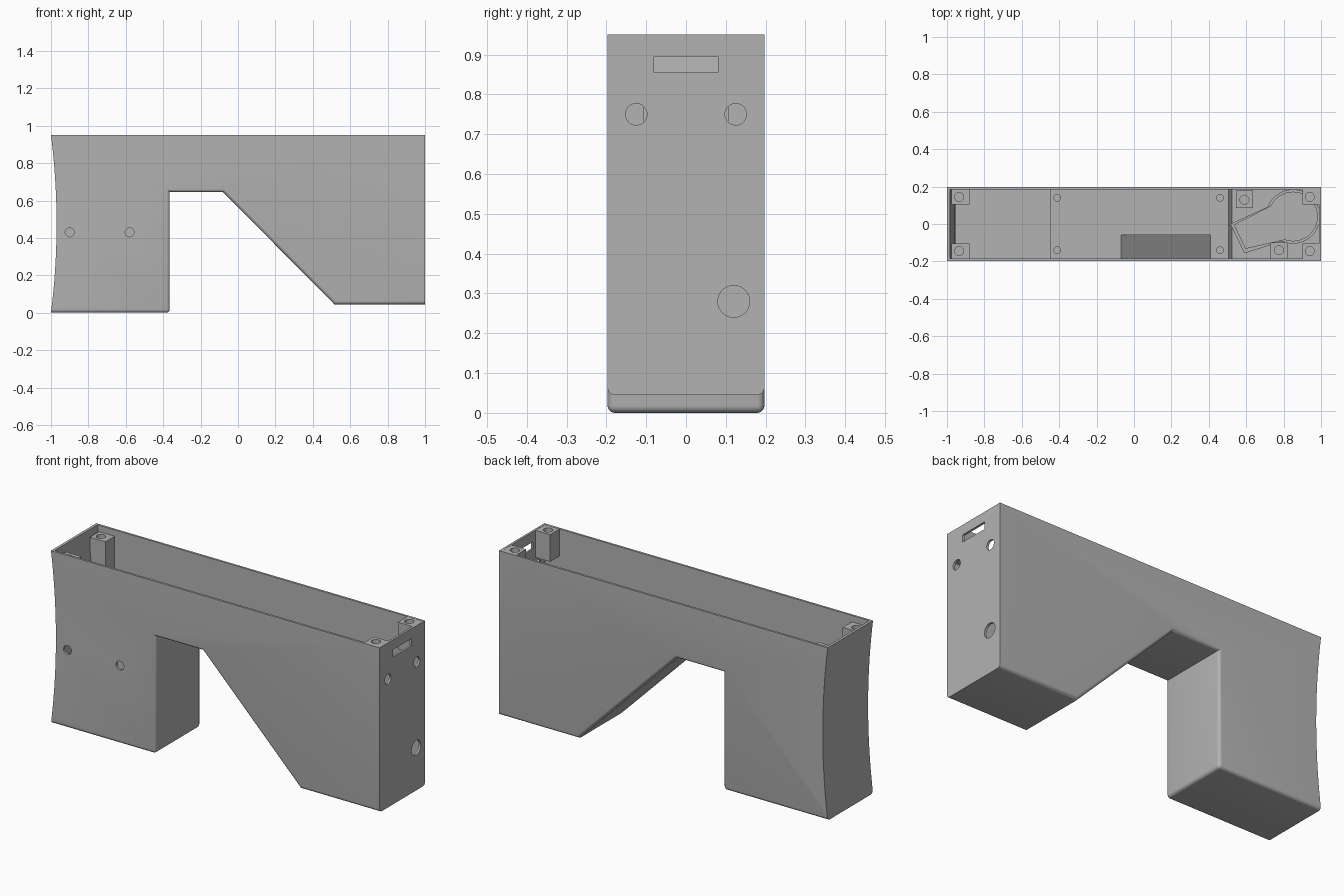
import bpy, bmesh
from math import cos, sin, radians
from mathutils import Matrix

if "Cube" in bpy.data.objects:
    bpy.data.objects.remove(bpy.data.objects["Cube"])

grey = bpy.data.materials.new("plain grey")
grey.use_nodes = True
grey.diffuse_color = (0.45, 0.45, 0.45, 1)
grey.node_tree.nodes["Principled BSDF"].inputs["Base Color"].default_value = grey.diffuse_color

HALF = 0.197      # half width of the case
TOP = 0.95
WALL = 0.012


def finish(name, bm):
    bmesh.ops.recalc_face_normals(bm, faces=bm.faces)
    mesh = bpy.data.meshes.new(name)
    bm.to_mesh(mesh)
    bm.free()
    obj = bpy.data.objects.new(name, mesh)
    bpy.context.collection.objects.link(obj)
    mesh.materials.append(grey)
    return obj


def prism(points, axis, lo, hi):
    """Extrude a 2D outline along y (points are x, z) or z (points are x, y)."""
    bm = bmesh.new()
    place = (lambda p, d: (p[0], d, p[1])) if axis == "y" else (lambda p, d: (p[0], p[1], d))
    face = bm.faces.new([bm.verts.new(place(p, lo)) for p in points])
    shift = (0, hi - lo, 0) if axis == "y" else (0, 0, hi - lo)
    new = bmesh.ops.extrude_face_region(bm, geom=[face])["geom"]
    bmesh.ops.translate(bm, vec=shift, verts=[v for v in new if isinstance(v, bmesh.types.BMVert)])
    return bm


def box(name, x, y, z):
    outline = [(x[0], y[0]), (x[1], y[0]), (x[1], y[1]), (x[0], y[1])]
    return finish(name, prism(outline, "z", *z))


def rod(name, center, radius, depth, axis):
    bm = bmesh.new()
    bmesh.ops.create_cone(bm, cap_ends=True, segments=32, radius1=radius, radius2=radius, depth=depth)
    turn = {"x": Matrix.Rotation(radians(90), 4, "Y"),
            "y": Matrix.Rotation(radians(90), 4, "X"), "z": Matrix()}[axis]
    bmesh.ops.transform(bm, matrix=Matrix.Translation(center) @ turn, verts=bm.verts)
    return finish(name, bm)


def cut(obj, cutters):
    """Subtract every cutter, bake the result and delete the cutters."""
    for c in cutters:
        c.hide_render = True
        mod = obj.modifiers.new("cut", "BOOLEAN")
        mod.operation, mod.solver, mod.object = "DIFFERENCE", "EXACT", c
    baked = bpy.data.meshes.new_from_object(obj.evaluated_get(bpy.context.evaluated_depsgraph_get()))
    obj.modifiers.clear()
    obj.data = baked
    for c in cutters:
        bpy.data.objects.remove(c)


def smooth(obj):
    bpy.ops.object.select_all(action="DESELECT")
    obj.select_set(True)
    bpy.context.view_layer.objects.active = obj
    bpy.ops.object.shade_smooth_by_angle(angle=radians(30))


def curved_end(z_from, z_to, offset, steps=24):
    """Concave end wall, deepest at mid height."""
    zs = [z_from + (z_to - z_from) * i / steps for i in range(steps + 1)]
    return [(-0.97 + offset - 0.03 * (2 * z / TOP - 1) ** 2, z) for z in zs]


# Case body with rounded underside
underside = [(-0.365, 0), (-0.365, 0.645), (-0.08, 0.645), (0.515, 0.045), (1, 0.045)]
bm = prism(curved_end(TOP, 0, 0) + underside + [(1, TOP)], "y", -HALF, HALF)


def rounded(edge):
    a, b = (v.co for v in edge.verts)
    mid = (a + b) / 2
    if abs(a.y - b.y) > 0.1:
        return abs(mid.x + 0.365) < 0.01 and mid.z < 0.01
    low = max(a.z, b.z) < 0.7 and mid.x < 0.99
    return low and (mid.x > -0.9 or mid.z < 0.001)


bmesh.ops.recalc_face_normals(bm, faces=bm.faces)
bmesh.ops.bevel(bm, geom=[e for e in bm.edges if rounded(e)], offset=0.018,
                segments=5, profile=0.5, affect="EDGES")
body = finish("case_body", bm)

# Open interior: grip cavity, shelf and deep front compartment
inside = curved_end(1.0, 0.02, 0.015) + [
    (-0.45, 0.02), (-0.45, 0.67), (0.505, 0.67), (0.505, 0.09),
    (0.525, 0.065), (1 - WALL, 0.065), (1 - WALL, 1.0)]
cutters = [finish("cavity", prism(inside, "y", WALL - HALF, HALF - WALL))]

# Sloped pocket in the shelf
pocket = [(-0.08, 0.68), (0.41, 0.19), (0.41, 0.7), (-0.08, 0.7)]
cutters.append(finish("pocket", prism(pocket, "y", WALL - HALF, -0.06)))

# End slot, end holes, side holes and shelf screw holes
cutters.append(box("slot", (0.95, 1.05), (-0.08, 0.08), (0.855, 0.895)))
cutters.append(rod("cable_hole", (1, 0.12, 0.28), 0.04, 0.1, "x"))
for side in (-1, 1):
    cutters.append(rod("end_hole", (1, 0.125 * side, 0.75), 0.027, 0.1, "x"))
    for x in (-0.41, 0.46):
        cutters.append(rod("shelf_hole", (x, 0.14 * side, 0.67), 0.018, 0.05, "z"))
for x in (-0.9, -0.58):
    cutters.append(rod("side_hole", (x, -HALF, 0.43), 0.024, 0.1, "y"))
cut(body, cutters)
smooth(body)


# Screw bosses
def boss(name, x, y, z, hole):
    post = box(name, x, y, z)
    cut(post, [rod("bore", (*hole, z[1]), 0.024, 0.16, "z")])
    smooth(post)


for side, label in ((-1, "front"), (1, "back")):
    ys = sorted((0.105 * side, 0.19 * side))
    boss(label + "_grip_boss", (-0.975, -0.88), ys, (0.72, 0.915), (-0.935, 0.145 * side))
    boss(label + "_end_boss", (0.9, 0.992), ys, (0.8, TOP - 0.001), (0.94, 0.145 * side))
boss("back_floor_boss", (0.545, 0.635), (0.085, 0.18), (0.06, 0.2), (0.59, 0.13))
boss("front_floor_boss", (0.73, 0.82), (-0.19, -0.1), (0.06, 0.2), (0.775, -0.14))


# Keyhole-shaped holder wall on the compartment floor
def keyhole(radius, start, end, corners):
    angles = [radians(start + (end - start) * i / 40) for i in range(41)]
    return [(0.85 + radius * cos(a), 0.04 + radius * sin(a)) for a in angles] + corners


holder = finish("keyhole_holder", prism(
    keyhole(0.145, -114, 159, [(0.515, 0), (0.59, -0.157)]), "z", 0.06, 0.18))
cut(holder, [finish("holder_hollow", prism(
    keyhole(0.13, -110, 155, [(0.537, -0.005), (0.597, -0.13)]), "z", 0.05, 0.2))])
smooth(holder)
